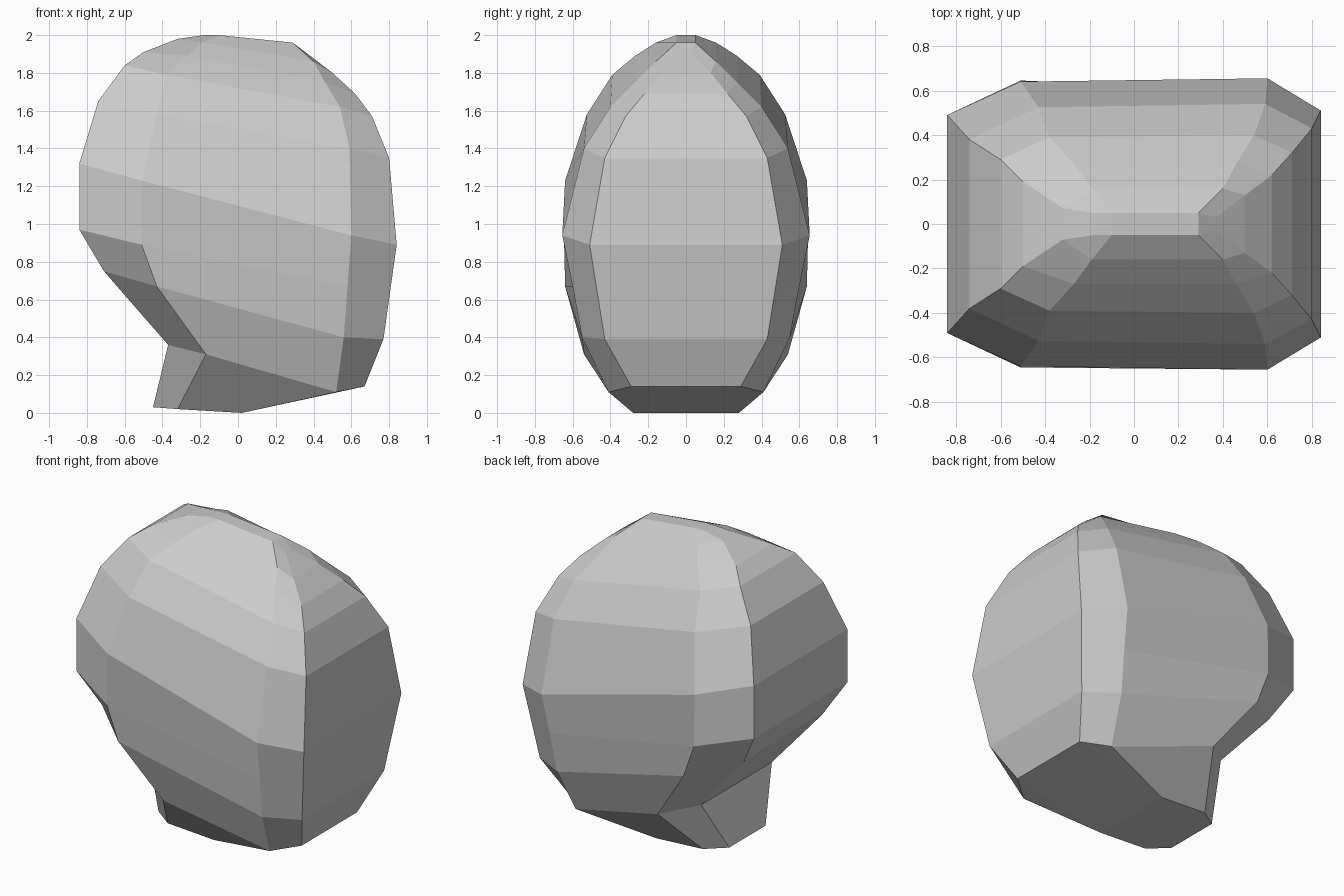
import bpy, bmesh

# Tilted rings of the head, bottom to top: half ring from +x end to -x end (x, y, z)
RINGS = [
    # neck base
    [(.67, .29, .14), (.02, .28, .00), (-.32, .28, .02), (-.45, .19, .03)],
    # jaw and neck top
    [(.67, .29, .14), (.52, .41, .11), (-.17, .54, .31), (-.37, .37, .36)],
    [(.77, .43, .39), (.56, .55, .40), (-.43, .64, .67), (-.71, .41, .75)],
    # widest part
    [(.805, .47, .64), (.58, .60, .67), (-.51, .645, .89), (-.84, .49, .97)],
    [(.84, .51, .89), (.60, .655, .94), (-.51, .64, 1.23), (-.84, .49, 1.32)],
    # crown
    [(.80, .43, 1.35), (.59, .54, 1.40), (-.43, .525, 1.58), (-.74, .38, 1.65)],
    [(.71, .32, 1.57), (.54, .40, 1.62), (-.38, .39, 1.79), (-.60, .29, 1.84)],
    [(.62, .22, 1.69), (.46, .27, 1.75), (-.27, .27, 1.89), (-.50, .19, 1.91)],
    [(.50, .13, 1.80), (.40, .16, 1.86), (-.19, .16, 1.96), (-.32, .07, 1.98)],
    [(.37, .03, 1.90), (.29, .05, 1.96), (-.10, .05, 2.0), (-.18, .05, 2.0)],
]

bm = bmesh.new()
loops = []
for half in RINGS:
    ring = half + [(x, -y, z) for x, y, z in reversed(half)]
    loops.append([bm.verts.new(p) for p in ring])

# bands between neighbouring rings
for a, b in zip(loops, loops[1:]):
    n = len(a)
    for i in range(n):
        j = (i + 1) % n
        bm.faces.new((a[i], a[j], b[j], b[i]))

# strips closing the neck base and the crown
for r in (loops[0], loops[-1]):
    n = len(r)
    for i in range(n // 2 - 1):
        bm.faces.new((r[i], r[i + 1], r[n - 2 - i], r[n - 1 - i]))

bmesh.ops.remove_doubles(bm, verts=bm.verts, dist=.001)
bmesh.ops.recalc_face_normals(bm, faces=bm.faces)
mesh = bpy.data.meshes.new("head")
bm.to_mesh(mesh)
bm.free()
bpy.context.collection.objects.link(bpy.data.objects.new("head", mesh))
